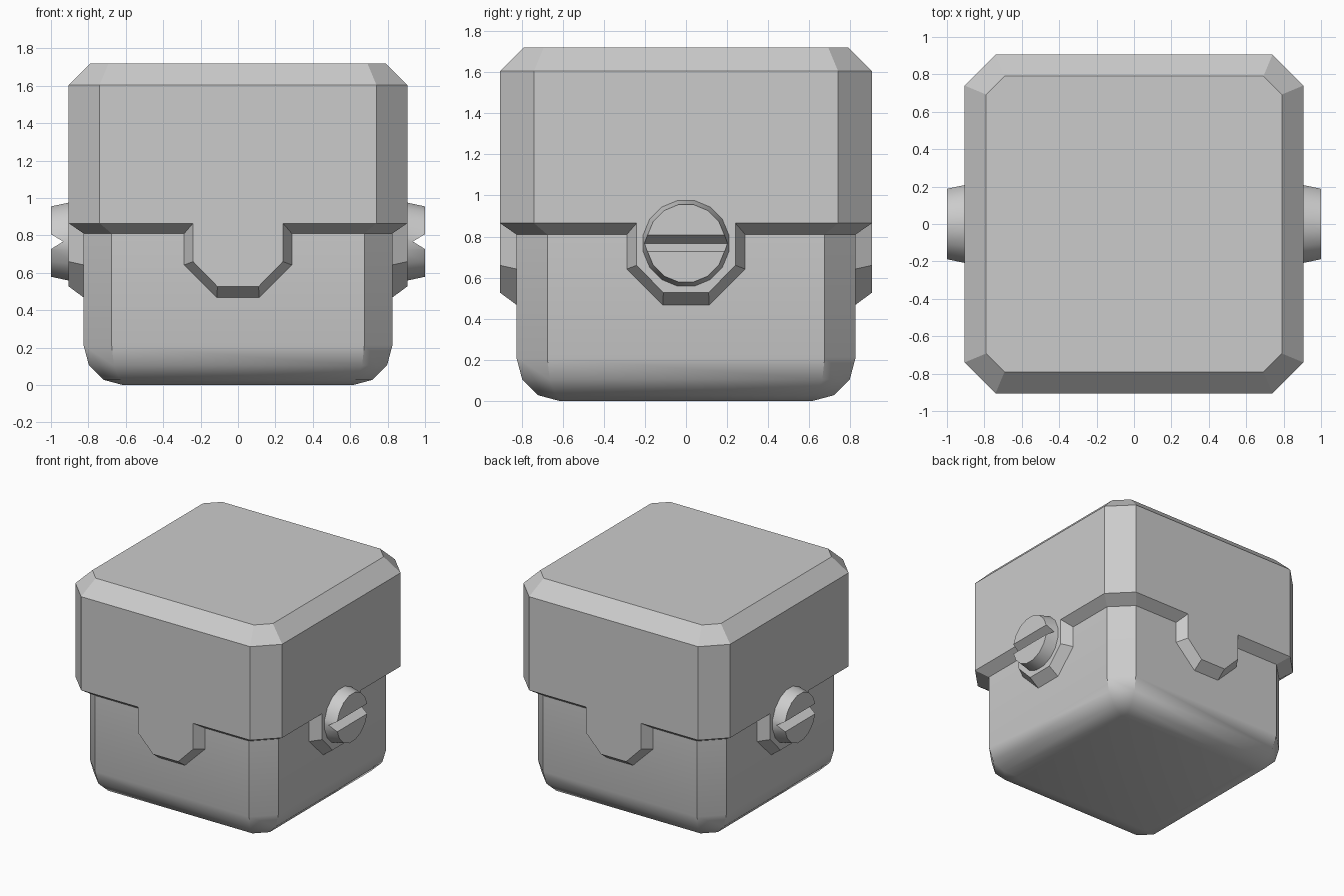
import bpy, bmesh, math

if "Cube" in bpy.data.objects:
    bpy.data.objects.remove(bpy.data.objects["Cube"])


def make_object(name, verts, faces):
    mesh = bpy.data.meshes.new(name)
    mesh.from_pydata(verts, [], faces)
    bm = bmesh.new()
    bm.from_mesh(mesh)
    bmesh.ops.recalc_face_normals(bm, faces=bm.faces)
    bm.to_mesh(mesh)
    bm.free()
    obj = bpy.data.objects.new(name, mesh)
    bpy.context.collection.objects.link(obj)
    return obj


def select_only(obj):
    bpy.ops.object.select_all(action='DESELECT')
    obj.select_set(True)
    bpy.context.view_layer.objects.active = obj


def smooth(obj, degrees):
    select_only(obj)
    bpy.ops.object.shade_smooth_by_angle(angle=math.radians(degrees))


def four_sides(profile, half):
    """Lay a (u, z) outline on the front and turn it round all four sides."""
    pts = []
    for side in range(4):
        c, s = [(1, 0), (0, 1), (-1, 0), (0, -1)][side]
        pts += [(u * c + half * s, u * s - half * c, z) for u, z in profile]
    return pts


def octagon(half, flat, z):
    return four_sides([(-flat, z), (flat, z)], half)


def bridge(start_a, start_b, n):
    return [(start_a + i, start_a + (i + 1) % n,
             start_b + (i + 1) % n, start_b + i) for i in range(n)]


# Lid: chamfered cube with a hanging tab on each side and a sloped lower rim
def tab_edge(flat, top, width, knee, tip, low):
    left = [(-flat, top), (-width, top), (-width, knee), (-tip, low)]
    return left + [(-u, z) for u, z in reversed(left)]


outer = four_sides(tab_edge(0.74, 0.865, 0.24, 0.66, 0.11, 0.527), 0.905)
inner = four_sides(tab_edge(0.675, 0.81, 0.288, 0.642, 0.113, 0.468), 0.825)
shoulder = octagon(0.905, 0.74, 1.605)
crown = octagon(0.79, 0.692, 1.72)
n = len(outer)
faces = bridge(0, n, n) + bridge(2 * n, 2 * n + 8, 8)
faces.append(tuple(range(2 * n + 8, 2 * n + 16)))
for k in range(4):
    lo, up = 8 * k, 2 * n + 2 * k
    nxt = 2 * n + (2 * k + 2) % 8
    faces.append(tuple(range(lo, lo + 8)) + (up + 1, up))
    faces.append((lo + 7, (lo + 8) % n, nxt, up + 1))
make_object("lid", outer + inner + shoulder + crown, faces)

# Body: chamfered tub with a rounded bottom edge
R = 0.21
rings = [octagon(0.825, 0.675, 0.835)]
for i in range(4):
    a = math.radians(30 * i)
    inset = R * (1 - math.cos(a))
    half = 0.825 - inset
    flat = 0.675 - inset * (math.sqrt(2) - 1)
    rings.append(octagon(half, flat, R * (1 - math.sin(a))))
verts = [p for ring in rings for p in ring]
faces = [f for i in range(4) for f in bridge(8 * i, 8 * i + 8, 8)]
faces.append(tuple(range(32, 40)))
smooth(make_object("body", verts, faces), 35)

# Side screws: tapered 16-sided discs with a V slot, mirrored across x
CZ = 0.767
verts = []
for x, r in ((0.85, 0.22), (1.0, 0.188)):
    for i in range(16):
        a = (i + 0.5) * math.pi / 8
        r_fix = r / math.cos(math.pi / 16)
        verts.append((x, r_fix * math.cos(a), CZ + r_fix * math.sin(a)))
faces = bridge(0, 16, 16) + [tuple(range(16)), tuple(range(16, 32))]
screw = make_object("side_screw", verts, faces)

# Slot cutter
tri = [(0.935, CZ), (1.065, CZ + 0.08), (1.065, CZ - 0.08)]
verts = [(x, y, z) for y in (-0.4, 0.4) for x, z in tri]
cutter = make_object("slot_cutter", verts, bridge(0, 3, 3) + [(0, 1, 2), (3, 4, 5)])
cutter.hide_render = True

cut = screw.modifiers.new("slot", 'BOOLEAN')
cut.operation = 'DIFFERENCE'
cut.solver = 'EXACT'
cut.object = cutter
screw.modifiers.new("mirror", 'MIRROR').use_axis = (True, False, False)
select_only(screw)
for mod in ("slot", "mirror"):
    bpy.ops.object.modifier_apply(modifier=mod)
bpy.data.objects.remove(cutter)
smooth(screw, 30)
